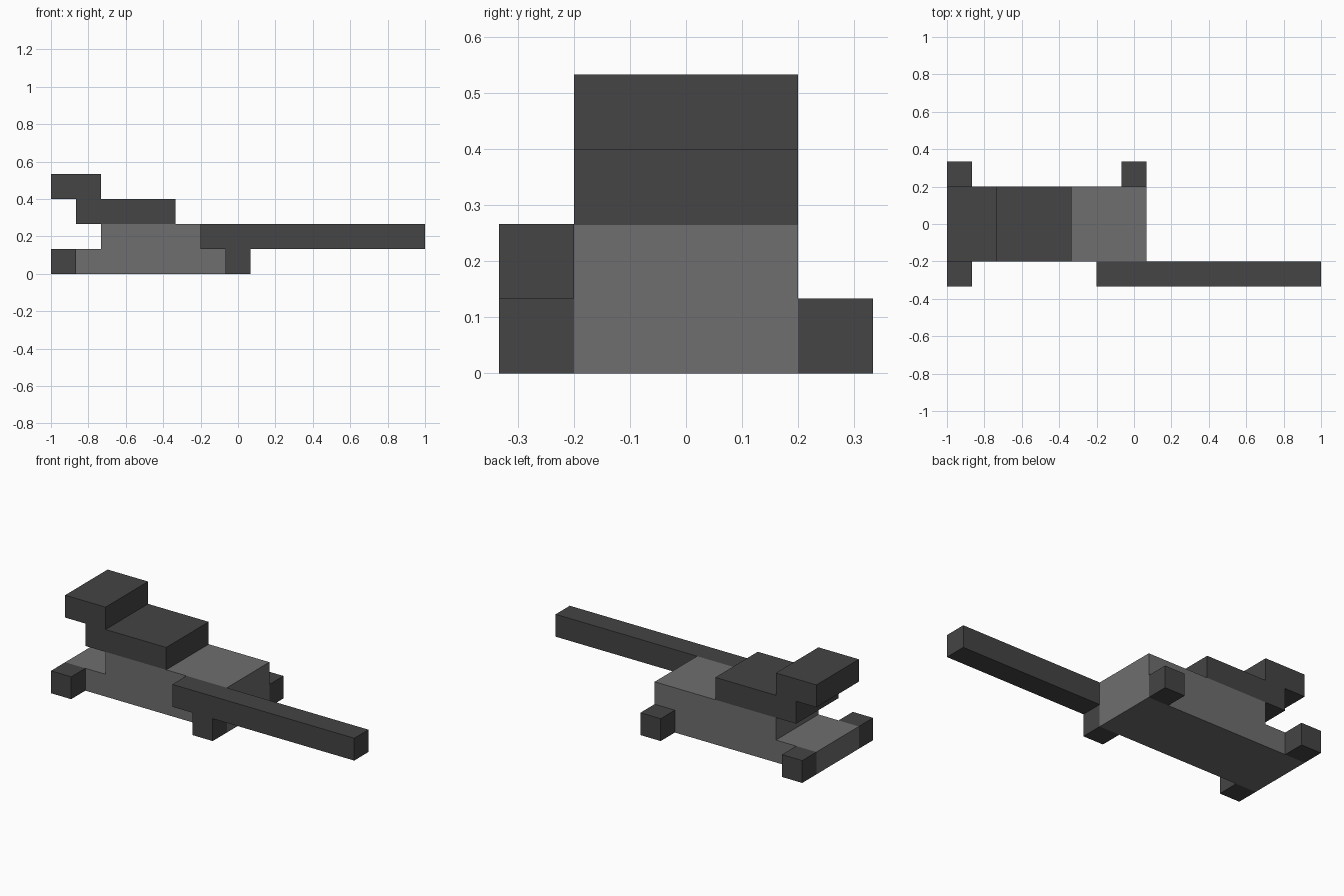
import bpy
import bmesh

cube = bpy.data.objects.get("Cube")
if cube:
    bpy.data.objects.remove(cube, do_unlink=True)

U = 2 / 15  # block size: the model is 15 blocks long


def material(name, value):
    mat = bpy.data.materials.new(name)
    mat.use_nodes = True
    colour = (value, value, value, 1)
    mat.diffuse_color = colour
    mat.node_tree.nodes["Principled BSDF"].inputs["Base Color"].default_value = colour
    return mat


light_grey = material("light grey", 0.156)
dark_grey = material("dark grey", 0.058)


def extrude_profile(name, profile, y0, y1, mat):
    """Extrude an (x, z) outline, in blocks, from y0 to y1."""
    bm = bmesh.new()
    face = bm.faces.new([bm.verts.new((x * U, y0 * U, z * U)) for x, z in profile])
    result = bmesh.ops.extrude_face_region(bm, geom=[face])
    verts = [g for g in result["geom"] if isinstance(g, bmesh.types.BMVert)]
    bmesh.ops.translate(bm, verts=verts, vec=(0, (y1 - y0) * U, 0))
    bmesh.ops.recalc_face_normals(bm, faces=bm.faces)
    mesh = bpy.data.meshes.new(name)
    bm.to_mesh(mesh)
    bm.free()
    mesh.materials.append(mat)
    obj = bpy.data.objects.new(name, mesh)
    bpy.context.collection.objects.link(obj)
    return obj


def block(name, x, y, z, mat):
    outline = [(x[0], z[0]), (x[1], z[0]), (x[1], z[1]), (x[0], z[1])]
    return extrude_profile(name, outline, y[0], y[1], mat)


# Stepped body with a low ledge at the -x end
extrude_profile("body", [(-7.5, 0), (0.5, 0), (0.5, 2), (-5.5, 2), (-5.5, 1), (-7.5, 1)],
                -1.5, 1.5, light_grey)

# Stepped upper part
extrude_profile("upper_step", [(-6.5, 2), (-2.5, 2), (-2.5, 3), (-6.5, 3)], -1.5, 1.5, dark_grey)
block("top_step", (-7.5, -5.5), (-1.5, 1.5), (3, 4), dark_grey)

# Four feet on the sides
for side, y in (("front", (-2.5, -1.5)), ("back", (1.5, 2.5))):
    for end, x in (("right", (-7.5, -6.5)), ("left", (-0.5, 0.5))):
        block(f"{side}_{end}_foot", x, y, (0, 1), dark_grey)

# Long bar along the front side
block("long_bar", (-1.5, 7.5), (-2.5, -1.5), (1, 2), dark_grey)
